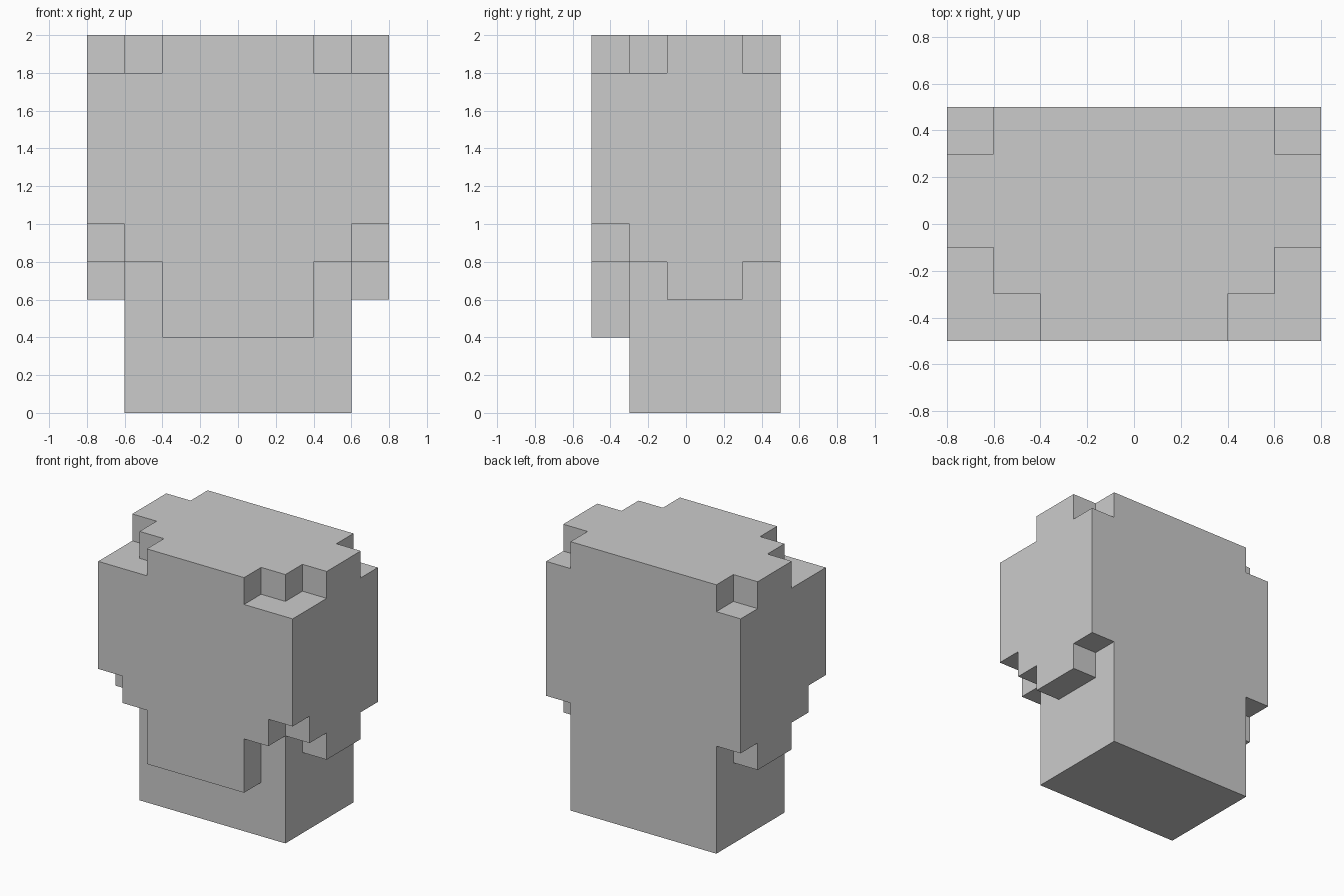
import bpy
import bmesh
from mathutils import Vector

if "Cube" in bpy.data.objects:
    bpy.data.objects.remove(bpy.data.objects["Cube"])

S = 0.2  # block size
ORIGIN = Vector((0.0, -0.5, 0.0))
cells = set()


def block(xs, ys, zs):
    """Fill a box of cells (ranges in block units, x outward from the middle), mirrored in x."""
    for i in range(*xs):
        for j in range(*ys):
            for k in range(*zs):
                cells.add((i, j, k))
                cells.add((-1 - i, j, k))


# Main body
block((0, 3), (1, 5), (0, 10))
# Front panel and its stepped shoulders
block((0, 2), (0, 1), (2, 10))
block((2, 3), (0, 1), (4, 9))
# Side panels: corner, front step, centre, back step
block((3, 4), (0, 1), (5, 9))
block((3, 4), (1, 2), (4, 9))
block((3, 4), (2, 4), (3, 10))
block((3, 4), (4, 5), (4, 9))

# Outer skin: one face wherever a filled cell meets an empty one
bm = bmesh.new()
for cell in cells:
    centre = Vector(cell) + Vector((0.5, 0.5, 0.5))
    for axis in range(3):
        for sign in (-1, 1):
            n = Vector((0, 0, 0))
            n[axis] = sign
            if tuple(int(c + d) for c, d in zip(cell, n)) in cells:
                continue
            u = Vector((0, 0, 0))
            u[(axis + 1) % 3] = 0.5
            v = n.cross(u)
            mid = centre + n * 0.5
            corners = [mid - u - v, mid + u - v, mid + u + v, mid - u + v]
            bm.faces.new([bm.verts.new(ORIGIN + p * S) for p in corners])

# Weld and merge coplanar faces
bmesh.ops.remove_doubles(bm, verts=bm.verts, dist=0.001)
bmesh.ops.dissolve_limit(bm, angle_limit=0.01, verts=bm.verts, edges=bm.edges)

mesh = bpy.data.meshes.new("stepped_block")
bm.to_mesh(mesh)
bm.free()
bpy.context.collection.objects.link(bpy.data.objects.new("stepped_block", mesh))
